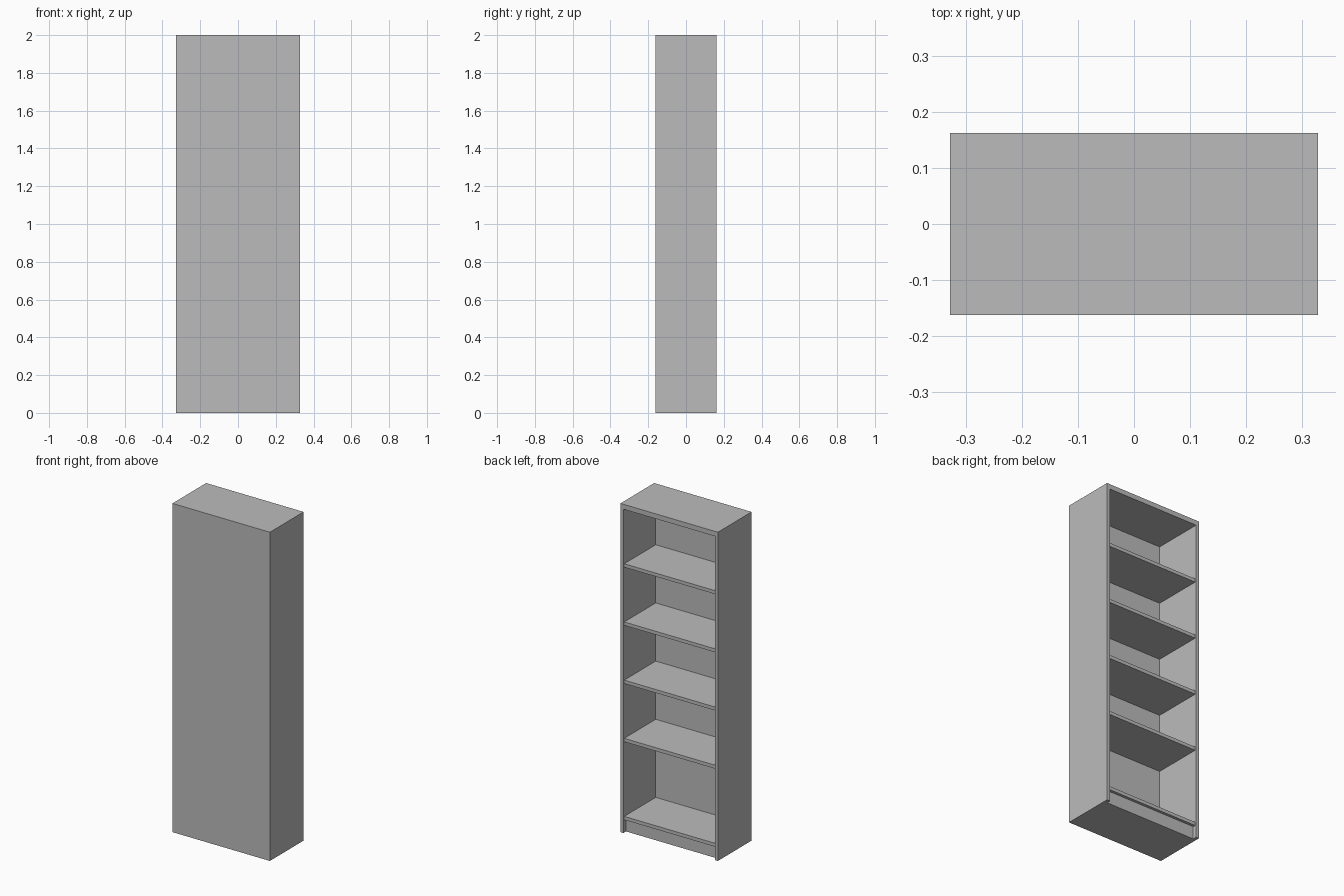
import bpy
import bmesh
from mathutils import Vector

cube = bpy.data.objects.get("Cube")
if cube:
    bpy.data.objects.remove(cube, do_unlink=True)

# Overall size and board thicknesses
WIDTH, DEPTH, HEIGHT = 0.656, 0.324, 2.0
SIDE, TOP, BACK, SHELF = 0.02, 0.03, 0.013, 0.021
X, Y = WIDTH / 2, DEPTH / 2
INNER = X - SIDE
SHELF_EDGE = Y - 0.008
PLINTH_EDGE = Y - 0.025
BASE_TOP = 0.098
SHELF_STEP = 0.354

grey = bpy.data.materials.new("plain grey")
grey.use_nodes = True
colour = (0.5, 0.5, 0.5, 1)
grey.diffuse_color = colour
grey.node_tree.nodes["Principled BSDF"].inputs["Base Color"].default_value = colour


def board(name, low, high):
    """Flat-sided board between two opposite corners."""
    low, high = Vector(low), Vector(high)
    bm = bmesh.new()
    bmesh.ops.create_cube(bm, size=1)
    bmesh.ops.scale(bm, vec=high - low, verts=bm.verts)
    bmesh.ops.translate(bm, vec=(low + high) / 2, verts=bm.verts)
    mesh = bpy.data.meshes.new(name)
    bm.to_mesh(mesh)
    bm.free()
    mesh.materials.append(grey)
    obj = bpy.data.objects.new(name, mesh)
    bpy.context.collection.objects.link(obj)
    return obj


# Carcass: two sides, top and the closed panel, with the opening at +y
board("left_side", (INNER, -Y, 0), (X, Y, HEIGHT))
board("right_side", (-X, -Y, 0), (-INNER, Y, HEIGHT))
board("top_panel", (-INNER, -Y, HEIGHT - TOP), (INNER, Y, HEIGHT))
board("closed_panel", (-INNER, -Y, 0), (INNER, -Y + BACK, HEIGHT - TOP))

# Recessed plinth and the bottom shelf resting on it
board("plinth", (-INNER, -Y + BACK, 0), (INNER, PLINTH_EDGE, BASE_TOP - SHELF))
board("bottom_shelf", (-INNER, -Y + BACK, BASE_TOP - SHELF),
      (INNER, SHELF_EDGE, BASE_TOP))

# Four evenly spaced shelves
for i in range(4):
    z = 1.635 - i * SHELF_STEP
    board(f"shelf_{i + 1}", (-INNER, -Y + BACK, z - SHELF), (INNER, SHELF_EDGE, z))
